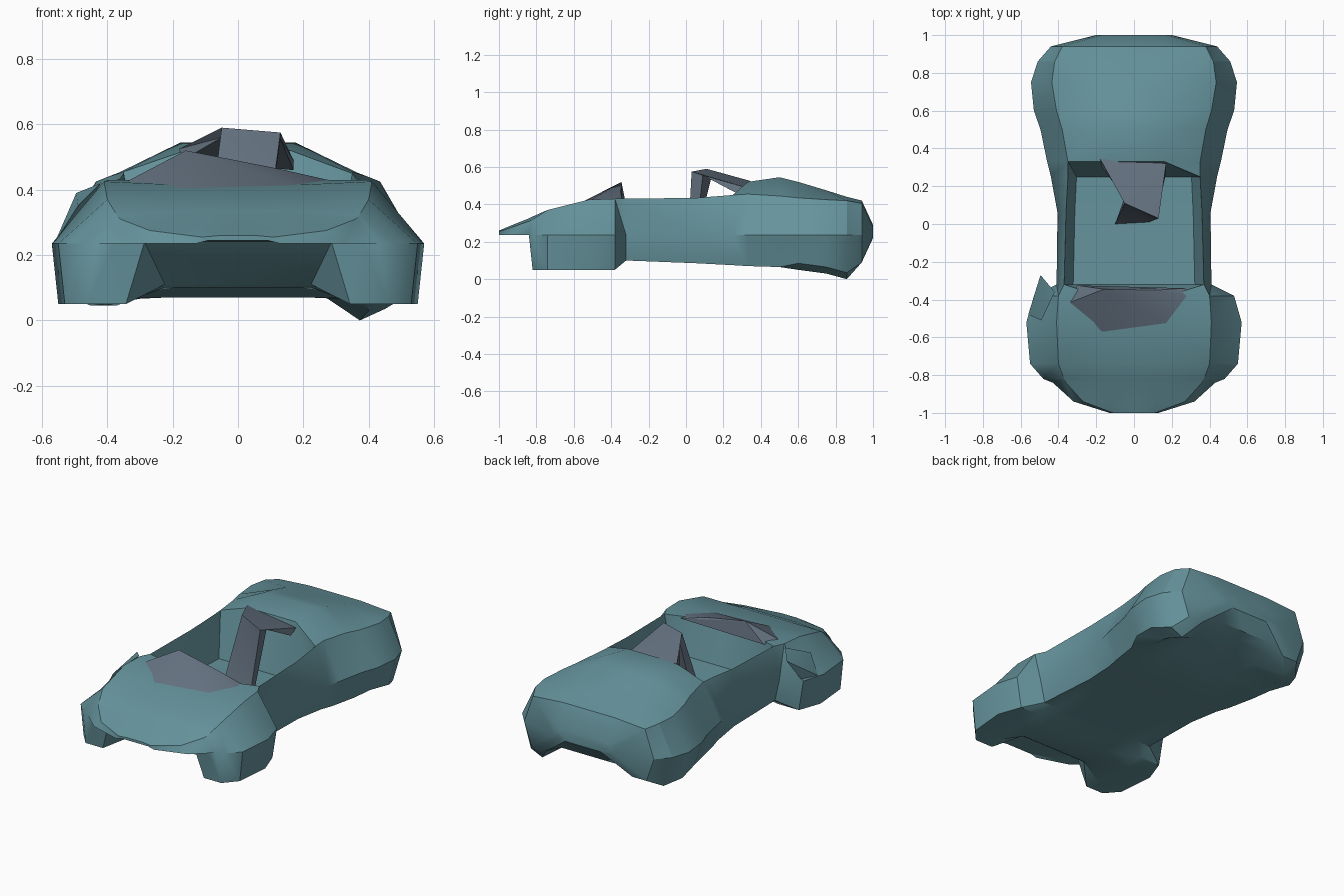
import bpy, bmesh, math


def material(name, rgb):
    m = bpy.data.materials.new(name)
    m.diffuse_color = (*rgb, 1)
    return m


def finish(bm, name, mat, angle=30):
    bmesh.ops.recalc_face_normals(bm, faces=bm.faces)
    me = bpy.data.meshes.new(name)
    bm.to_mesh(me)
    bm.free()
    ob = bpy.data.objects.new(name, me)
    bpy.context.collection.objects.link(ob)
    me.materials.append(mat)
    bpy.ops.object.select_all(action='DESELECT')
    ob.select_set(True)
    bpy.context.view_layer.objects.active = ob
    bpy.ops.object.shade_smooth_by_angle(angle=math.radians(angle))
    return ob


def loft(name, rings, mat):
    bm = bmesh.new()
    vs = [[bm.verts.new(p) for p in r] for r in rings]
    n = len(vs[0])
    for a, b in zip(vs, vs[1:]):
        for i in range(n):
            j = (i + 1) % n
            bm.faces.new((a[i], a[j], b[j], b[i]))
    bm.faces.new(vs[0])
    bm.faces.new(vs[-1])
    bmesh.ops.triangulate(bm, faces=[f for f in bm.faces if len(f.verts) == 4])
    return finish(bm, name, mat)


def hull(name, points, mat):
    bm = bmesh.new()
    for p in points:
        bm.verts.new(p)
    bmesh.ops.convex_hull(bm, input=bm.verts)
    return finish(bm, name, mat)


teal = material("teal", (0.13, 0.29, 0.33))
dark = material("dark_slate", (0.13, 0.17, 0.22))

# Body stations: y, belly z, wheel-bottom z, wheel x, widest x, shoulder x, shoulder z, deck z
stations = [
    (-1.00, .245, .245, .09, .13, .11, .255, .26),
    (-0.94, .24, .24, .24, .32, .27, .275, .285),
    (-0.84, .24, .24, .38, .43, .36, .31, .325),
    (-0.82, .11, .05, .46, .48, .37, .32, .335),
    (-0.74, .10, .05, .53, .55, .40, .37, .37),
    (-0.52, .10, .05, .55, .57, .41, .425, .415),
    (-0.38, .10, .05, .50, .53, .40, .43, .43),
    (-0.32, .10, .10, .38, .41, .37, .43, .21),
    (0.06, .085, .085, .37, .405, .36, .435, .20),
    (0.25, .075, .075, .39, .44, .35, .45, .20),
    (0.33, .07, .07, .41, .46, .35, .455, .52),
    (0.50, .07, .065, .44, .495, .38, .445, .545),
    (0.60, .08, .05, .48, .53, .41, .435, .52),
    (0.75, .10, .03, .50, .545, .435, .425, .475),
    (0.86, .12, .00, .45, .51, .42, .42, .44),
    (0.94, .14, .09, .39, .44, .38, .405, .42),
    (1.00, .22, .22, .16, .20, .17, .28, .29),
]


def ring(y, zb, zw, xo, xm, xs, zs, zt):
    xi = min(.28, xo * .62)
    cockpit = -.33 < y < .3
    rear = .55 < y < .9
    xt = xs * (.87 if cockpit else .46)
    yb = y + (.12 if -.83 < y < -.8 else .06 if -.75 < y < -.7 else 0)  # raked air dam
    xw = xi + (xo - xi) * (.55 if rear else .35)
    half = [(0, yb, zb), (xi * .8, yb, zb), (xw, y, zw), (xo, y, zw + .035 * rear),
            (xm, y, .235), (xs, y, zs), (xt, y, zt), (0, y, zt)]
    # left wheel bottoms sit slightly higher than the right ones
    return half + [(-x, py, max(z, .045)) for x, py, z in half[-2:0:-1]]


loft("car_body", [ring(*s) for s in stations], teal)

# Low windscreen cowl, with its peak off to one side
hull("windscreen_cowl",
     [(-.35, -.42, .42), (-.17, -.57, .405), (.20, -.54, .405), (.32, -.39, .42),
      (-.16, -.345, .52), (.12, -.35, .465), (-.30, -.325, .42), (.27, -.34, .42)], dark)

# Raised corner at the back of the left front fender
hull("left_fender_flap",
     [(-.56, -.48, .24), (-.49, -.51, .35), (-.495, -.27, .39), (-.42, -.36, .42),
      (-.52, -.37, .25)], teal)

# Skewed roll hoop behind the cockpit: upright panel, bend, roof joining the deck
loft("roll_hoop", [
    [(-.10, .00, .20), (.08, .01, .20), (.08, .05, .20), (-.08, .05, .20)],
    [(-.05, .11, .59), (.13, .03, .575), (.13, .09, .555), (-.05, .14, .56)],
    [(-.18, .345, .525), (.17, .32, .49), (.17, .27, .46), (-.17, .30, .49)]], dark)
